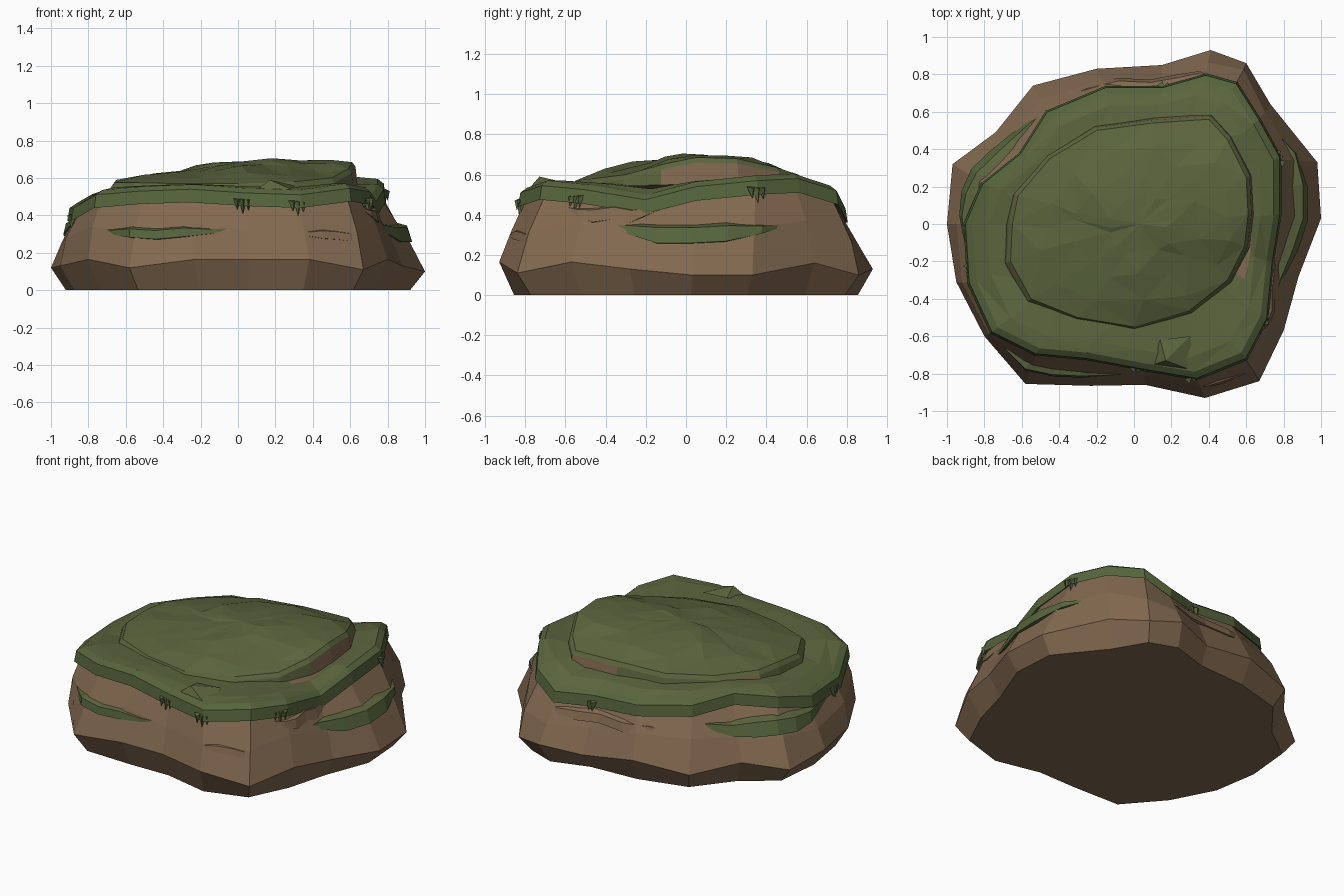
import bpy, bmesh, math, random
from mathutils import Vector

if "Cube" in bpy.data.objects:
    bpy.data.objects.remove(bpy.data.objects["Cube"])
random.seed(4)

def material(name, col):
    m = bpy.data.materials.new(name)
    m.diffuse_color = (*col, 1)
    m.use_nodes = True
    m.node_tree.nodes["Principled BSDF"].inputs["Base Color"].default_value = m.diffuse_color
    return m

ROCK = material("brown rock", (0.220, 0.139, 0.079))
TURF = material("moss green", (0.104, 0.128, 0.047))
EDGE = material("turf edge green", (0.092, 0.127, 0.045))

def finish(name, bm, mats):
    bmesh.ops.recalc_face_normals(bm, faces=bm.faces[:])
    me = bpy.data.meshes.new(name)
    bm.to_mesh(me)
    bm.free()
    for m in mats:
        me.materials.append(m)
    ob = bpy.data.objects.new(name, me)
    bpy.context.collection.objects.link(ob)
    return ob

def loft(bm, rings, mats=None):
    """Skin a stack of equal-length closed rings; returns the bmesh rings."""
    vs = [[bm.verts.new(p) for p in r] for r in rings]
    n = len(rings[0])
    for k in range(len(vs) - 1):
        for i in range(n):
            j = (i + 1) % n
            f = bm.faces.new((vs[k][i], vs[k][j], vs[k + 1][j], vs[k + 1][i]))
            f.material_index = mats[k] if mats else 0
    return vs

def fan(bm, ring, centre):
    c = bm.verts.new(centre)
    for i in range(len(ring)):
        bm.faces.new((ring[i], ring[(i + 1) % len(ring)], c))

# Widest outline of the rock and the matching turf rim with its height
WIDE = [(-1, 0), (-.97, .32), (-.74, .49), (-.54, .74), (-.2, .83), (.15, .85), (.41, .93),
        (.6, .86), (.73, .64), (.98, .33), (1, .03), (.88, -.28), (.8, -.57), (.67, -.84),
        (.38, -.93), (.06, -.86), (-.23, -.865), (-.58, -.855), (-.8, -.6), (-.95, -.31)]
RIM = [(-.89, 0, .45), (-.8, .21, .50), (-.6, .37, .53), (-.46, .59, .50), (-.15, .72, .47),
       (.15, .72, .45), (.38, .785, .44), (.54, .74, .53), (.66, .55, .59), (.77, .35, .58),
       (.77, .05, .55), (.73, -.2, .485), (.70, -.5, .535), (.59, -.71, .555), (.33, -.815, .52),
       (.04, -.765, .53), (-.25, -.71, .55), (-.52, -.685, .54), (-.75, -.57, .52), (-.87, -.31, .45)]
N = len(WIDE)
WZ = [.12, .10, .15, .11, .15, .10, .13, .10, .16, .10, .10, .13, .165, .11, .165,
      .165, .165, .12, .165, .13]
wide = [Vector((x, y, z)) for (x, y), z in zip(WIDE, WZ)]
rim = [Vector(p) for p in RIM]

def scaled(p, s, z):
    return Vector((p.x * s, p.y * s, z))

upper = [scaled(p, .985, p.z - .055) for p in rim]

# Rock body
bm = bmesh.new()
mid = []
for a, b in zip(wide, upper):
    p = a.lerp(b, .5 + random.uniform(-.1, .1))
    mid.append(scaled(p, 1.012 + random.uniform(-.012, .018), p.z))
r = loft(bm, [[scaled(p, .92, 0) for p in wide], wide, mid, upper,
              [scaled(p, .9, p.z - .02) for p in rim]])
bm.faces.new(r[0])
bm.faces.new(r[-1])
finish("rock_body", bm, [ROCK])

# Turf cap with a hanging rim
bm = bmesh.new()
inner = [scaled(p, .88, p.z * .6 + .238) for p in rim]
r = loft(bm, [upper, [scaled(p, 1.025, p.z - .08) for p in rim],
              [scaled(p, 1.012, p.z - .01) for p in rim],
              [scaled(p, .97, p.z + .015) for p in rim], inner,
              [scaled(p, .55, .55) for p in rim]], mats=[1, 1, 1, 0, 0])
fan(bm, r[-1], (0, 0, .56))
bmesh.ops.triangulate(bm, faces=[f for f in bm.faces if f.material_index == 0 and len(f.verts) > 3])
finish("turf_cap", bm, [TURF, EDGE])

# Raised upper turf, its height blended from a few spot heights
SPOTS = [(.56, .1, .705), (.15, 0, .71), (-.15, .1, .69), (-.35, 0, .63), (-.55, 0, .605),
         (.2, -.4, .60), (-.3, -.4, .59), (.35, .27, .705), (.3, .48, .62), (-.3, .35, .61),
         (.47, -.3, .61), (.05, -.2, .67), (.38, 0, .685)]

def height(x, y):
    w = [1 / ((x - a) ** 2 + (y - b) ** 2 + .008) ** 1.5 for a, b, _ in SPOTS]
    return sum(k * s[2] for k, s in zip(w, SPOTS)) / sum(w)

TIER = [(.61, .05, .685), (.60, .25, .68), (.5, .45, .635), (.4, .56, .60), (.1, .54, .60),
        (-.2, .5, .59), (-.45, .35, .585), (-.62, .15, .59), (-.65, 0, .59), (-.66, -.2, .575),
        (-.55, -.4, .575), (-.3, -.5, .57), (0, -.55, .57), (.3, -.46, .58),
        (.5, -.3, .60), (.59, -.12, .65)]
tier = [Vector(p) for p in TIER]
bm = bmesh.new()
rings = [[scaled(p, 1.06, .49) for p in tier], [scaled(p, 1.03, p.z - .025) for p in tier], tier]
for s in (.78, .52, .27):
    ring = []
    for p in tier:
        x = p.x * s + .03 + random.uniform(-.025, .025)
        y = p.y * s + random.uniform(-.025, .025)
        ring.append(Vector((x, y, height(x, y) + random.uniform(-.004, .004))))
    rings.append(ring)
r = loft(bm, rings)
fan(bm, r[-1], (.03, 0, height(.03, 0)))
bm.faces.ensure_lookup_table()
# Bare rock shows on the steep right side and at small corners
for i in (0, 1, 3, 6, 9, 15):
    bm.faces[i].material_index = 1
bmesh.ops.triangulate(bm, faces=[f for f in bm.faces if len(f.verts) > 3])
finish("upper_turf", bm, [TURF, ROCK])

# Point on the rock wall at column position t and height z
def wall(t, z):
    i, f = int(t) % N, t % 1
    j = (i + 1) % N
    a, b = wide[i].lerp(wide[j], f), upper[i].lerp(upper[j], f)
    p = a.lerp(b, (z - a.z) / (b.z - a.z))
    return Vector((p.x, p.y, z))

# Tapered mossy or bare shelves around the wall
def shelf(name, t0, t1, z, thick, out, mats, steps=6):
    bm = bmesh.new()
    rings = []
    for k in range(steps + 1):
        u = k / steps
        t = t0 + (t1 - t0) * u
        g = min(1, 3 * u, 3 * (1 - u)) + .02
        zz = z + random.uniform(-.01, .01)
        top, low = wall(t, zz + .03 * g), wall(t, zz - thick * g)
        rings.append([scaled(top, .95, top.z), scaled(wall(t, zz), 1 + out * g, zz),
                      scaled(low, 1 + out * g * .6, low.z),
                      scaled(low, .95, low.z - .01 * g)])
    r = loft(bm, rings)
    bm.faces.ensure_lookup_table()
    for k, f in enumerate(bm.faces):
        f.material_index = 1 if k % 4 in (1, 2) else 0
    bm.faces.new(r[0])
    bm.faces.new(r[-1])
    finish(name, bm, mats)

MOSS = [TURF, EDGE]
BARE = [ROCK, ROCK]
shelf("front_moss_shelf", 15.2, 18.0, .325, .045, .045, MOSS)
shelf("right_moss_shelf", 8.3, 11.8, .345, .075, .06, MOSS)
shelf("left_moss_shelf", 19.2, 23.1, .365, .08, .055, MOSS, 8)
shelf("back_rock_shelf", 3.2, 6.4, .34, .05, .03, BARE)
shelf("corner_rock_shelf", 12.6, 14.2, .31, .04, .02, BARE)
shelf("right_rock_ledge", 10.6, 12.4, .43, .06, .035, BARE)

# Small turf lump on the front rim
bm = bmesh.new()
lump = [bm.verts.new(p) for p in ((.08, -.76, .52), (.33, -.79, .52), (.30, -.60, .56), (.14, -.62, .56))]
fan(bm, lump, (.17, -.73, .59))
finish("front_turf_lump", bm, [TURF])

# Little hanging tufts along the rim
def tuft(k, t):
    bm = bmesh.new()
    i, f = int(t) % N, t % 1
    p = rim[i].lerp(rim[(i + 1) % N], f)
    n = Vector((p.x, p.y, 0)).normalized()
    side = Vector((-n.y, n.x, 0))
    up = Vector((0, 0, 1))
    for d, drop in ((-.03, .10), (0, .125), (.03, .105)):
        c = p + side * d
        pts = [c - side * .022 - up * .04, c + side * .022 - up * .04,
               c + n * .032 - up * .05, c + n * .02 - up * drop]
        v = [bm.verts.new(q) for q in pts]
        for a in ((0, 1, 2), (0, 2, 3), (1, 2, 3), (0, 1, 3)):
            bm.faces.new([v[q] for q in a])
    finish("hanging_tuft_%d" % k, bm, [EDGE])

for k, t in enumerate((15.05, 14.05, 12.2, 9.0, 19.2, 5.1)):
    tuft(k, t)
